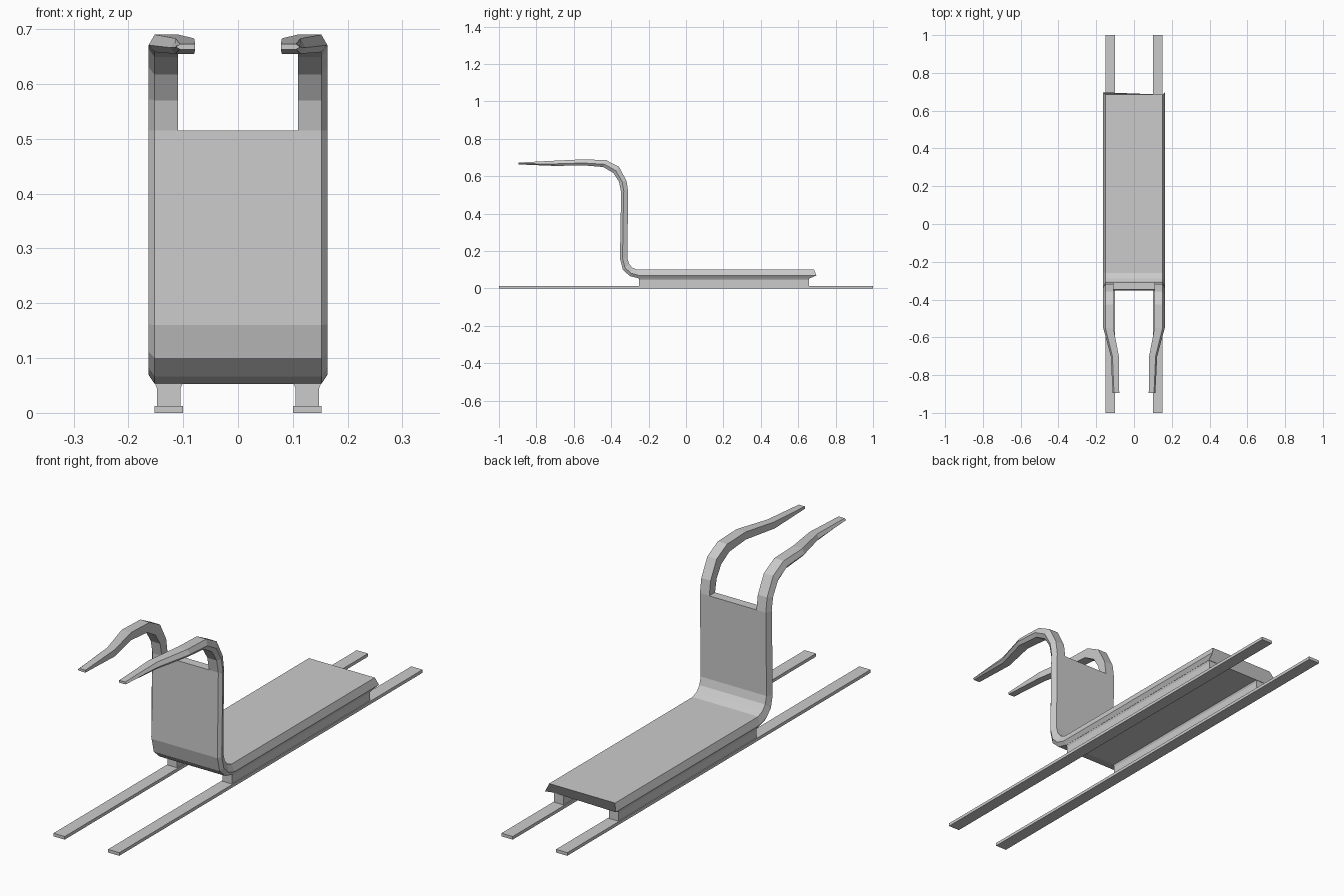
import bpy
import bmesh

cube = bpy.data.objects.get("Cube")
if cube:
    bpy.data.objects.remove(cube, do_unlink=True)

grey = bpy.data.materials.new("plain_grey")
grey.use_nodes = True
grey.diffuse_color = (0.6, 0.6, 0.6, 1)
grey.node_tree.nodes["Principled BSDF"].inputs["Base Color"].default_value = (0.6, 0.6, 0.6, 1)


def loft(name, rings):
    """Skin a closed solid over a list of equal-length rings."""
    bm = bmesh.new()
    loops = [[bm.verts.new(p) for p in ring] for ring in rings]
    for a, b in zip(loops, loops[1:]):
        for i in range(len(a)):
            j = (i + 1) % len(a)
            bm.faces.new((a[i], a[j], b[j], b[i]))
    bm.faces.new(loops[0])
    bm.faces.new(loops[-1])
    bmesh.ops.recalc_face_normals(bm, faces=bm.faces)
    mesh = bpy.data.meshes.new(name)
    bm.to_mesh(mesh)
    bm.free()
    mesh.materials.append(grey)
    obj = bpy.data.objects.new(name, mesh)
    bpy.context.collection.objects.link(obj)
    return obj


def between(a, b, t=0.5):
    return [p + (q - p) * t for p, q in zip(a, b)]


HALF = 0.163    # half width at the pointed side edge
BEVEL = 0.011   # how far the two broad faces are set in

# Bent board: (upper face y, z), (lower face y, z) from rear edge to top of upright
board = [
    ((0.685, 0.1), (0.66, 0.053)),
    ((-0.26, 0.1), (-0.25, 0.053)),
    ((-0.288, 0.112), (-0.3, 0.066)),
    ((-0.305, 0.133), (-0.338, 0.1)),
    ((-0.314, 0.165), (-0.353, 0.16)),
    ((-0.309, 0.515), (-0.347, 0.515)),
]
rings = []
for k, (up, low) in enumerate(board):
    mid = between(low, up, 0.35)
    if k == 0:
        mid[0] = 0.697      # pointed rear edge
    w = HALF - BEVEL
    rings.append([(-w, *up), (w, *up), (HALF, *mid), (w, *low), (-w, *low), (-HALF, *mid)])
# The rear edge closes on a horizontal ridge
ridge = [0.697, 0.069]
rings[0] = [(-HALF + BEVEL, 0.685, 0.1), (HALF - BEVEL, 0.685, 0.1), (HALF, *ridge),
            (HALF - BEVEL, 0.66, 0.053), (-HALF + BEVEL, 0.66, 0.053), (-HALF, *ridge)]
loft("bent_board", rings)

# Handles: upper point, lower point, inner x, outer x
handle = [
    (*board[-1], 0.109, 0.163),
    ((-0.318, 0.575), (-0.358, 0.57), 0.109, 0.163),
    ((-0.358, 0.65), (-0.388, 0.617), 0.109, 0.163),
    ((-0.427, 0.686), (-0.442, 0.649), 0.109, 0.163),
    ((-0.55, 0.69), (-0.55, 0.658), 0.109, 0.163),
    ((-0.70, 0.683), (-0.70, 0.655), 0.08, 0.123),
    ((-0.895, 0.673), (-0.895, 0.663), 0.078, 0.113),
]
for side, s in (("left", 1), ("right", -1)):
    rings = []
    for up, low, inner, outer in handle:
        mid = between(low, up, 0.4)
        w = outer - BEVEL * (outer - inner) / 0.054
        rings.append([(s * inner, *up), (s * w, *up), (s * outer, *mid),
                      (s * w, *low), (s * inner, *low)])
    loft(side + "_handle", rings)

    # Support rail with a flared top, resting on a long flat runner
    rail = []
    for z, a, b in ((0.012, 0.105, 0.148), (0.045, 0.105, 0.148), (0.055, 0.1, 0.152)):
        rail.append([(s * a, -0.252, z), (s * b, -0.252, z), (s * b, 0.658, z), (s * a, 0.658, z)])
    loft(side + "_support_rail", rail)
    runner = []
    for z in (0, 0.013):
        runner.append([(s * 0.1, -1, z), (s * 0.152, -1, z), (s * 0.152, 1, z), (s * 0.1, 1, z)])
    loft(side + "_runner", runner)
